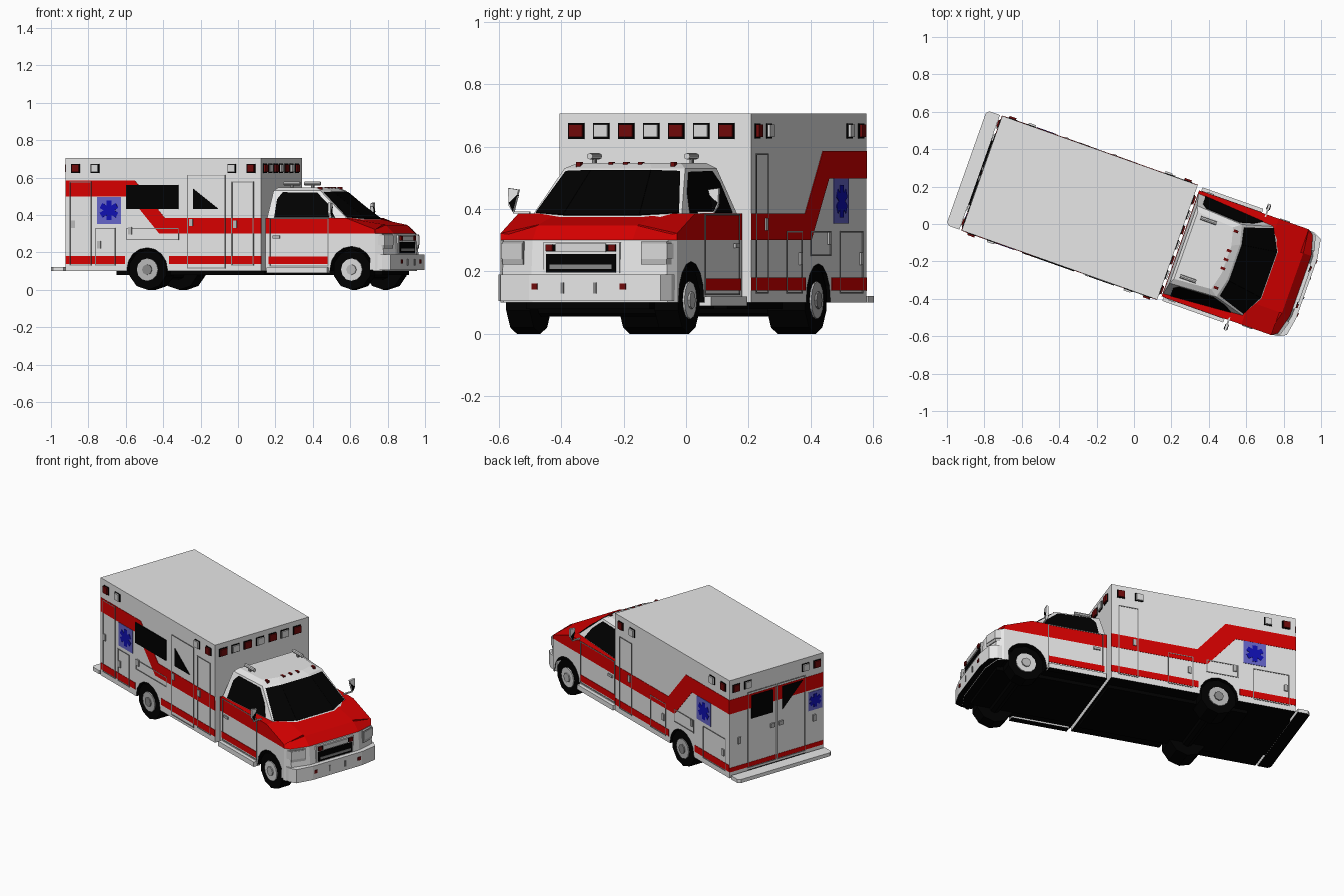
import bpy, bmesh, math
from mathutils import Vector, Matrix

if bpy.data.objects.get("Cube"):
    bpy.data.objects.remove(bpy.data.objects["Cube"])

# The vehicle is modelled nose to +x, then turned to its parked angle
PLACE = Matrix.Rotation(math.radians(-19.5), 4, 'Z') @ Matrix.Translation((0, -0.015, 0))
SIDE, NOSE, TAIL = 0.325, 0.252, -0.857


def material(name, rgb):
    m = bpy.data.materials.new(name)
    m.use_nodes = True
    m.diffuse_color = (*rgb, 1)
    b = m.node_tree.nodes["Principled BSDF"]
    b.inputs["Base Color"].default_value = (*rgb, 1)
    b.inputs["Roughness"].default_value = 0.6
    return m


WHITE = material("body white", (0.8, 0.8, 0.8))
RED = material("stripe red", (0.68, 0, 0))
BLACK = material("black", (0, 0, 0))
LAMP_RED = material("lamp red", (0.16, 0.003, 0.003))
LAMP = material("lamp clear", (0.7, 0.7, 0.7))
GREY = material("seam grey", (0.25, 0.25, 0.25))
METAL = material("metal grey", (0.48, 0.48, 0.48))
BLUE = material("emblem blue", (0.005, 0.005, 0.45))
PALE = material("emblem pale blue", (0.13, 0.13, 0.58))


def add(name, bm, *mats):
    bmesh.ops.recalc_face_normals(bm, faces=bm.faces)
    bm.transform(PLACE)
    me = bpy.data.meshes.new(name)
    bm.to_mesh(me)
    bm.free()
    for m in mats:
        me.materials.append(m)
    ob = bpy.data.objects.new(name, me)
    bpy.context.collection.objects.link(ob)
    return ob


def prism_bm(pts, axis, lo, hi):
    """Extrude a 2D outline along an axis: x takes (y,z), y takes (x,z), z takes (x,y)."""
    put = {'x': lambda p, d: (d, p[0], p[1]), 'y': lambda p, d: (p[0], d, p[1]),
           'z': lambda p, d: (p[0], p[1], d)}[axis]
    bm = bmesh.new()
    rings = [[bm.verts.new(put(p, d)) for p in pts] for d in (lo, hi)]
    for r in rings:
        bm.faces.new(r)
    for i in range(len(pts)):
        j = (i + 1) % len(pts)
        bm.faces.new((rings[0][i], rings[0][j], rings[1][j], rings[1][i]))
    return bm


def prism(name, pts, axis, lo, hi, mat):
    return add(name, prism_bm(pts, axis, lo, hi), mat)


def slab(name, pts, lo, hi):
    """White horizontal slab with a black underside."""
    bm = prism_bm(pts, 'z', lo, hi)
    bm.faces.ensure_lookup_table()
    bm.faces[0].material_index = 1
    add(name, bm, WHITE, BLACK)


def rect(a0, a1, b0, b1):
    return [(a0, b0), (a1, b0), (a1, b1), (a0, b1)]


def side_plate(name, pts, s, mat, t=0.003, at=SIDE):
    return prism(name, pts, 'y', s * (at - 0.004), s * (at + t), mat)


def rear_plate(name, pts, mat, t=0.003):
    return prism(name, pts, 'x', TAIL - t, TAIL + 0.004, mat)


def seams(name, a0, a1, b0, b1, plate, w=0.005):
    """Outline of a door or locker drawn with four thin strips."""
    for r in (rect(a0, a1, b0, b0 + w), rect(a0, a1, b1 - w, b1),
              rect(a0, a0 + w, b0, b1), rect(a1 - w, a1, b0, b1)):
        plate(name, r)


def star(cx, cz, r):
    pts = []
    for k in range(6):
        a = math.radians(90 + 60 * k)
        for da, rr in ((-0.28, 1), (0.28, 1), (math.pi / 6, 0.55)):
            pts.append((cx + r * rr * math.cos(a + da), cz + r * rr * math.sin(a + da)))
    return pts


def arch(cx, r, floor, n=8):
    """Wheel opening from front to back along a sill."""
    arc = [(cx + r * math.cos(math.pi * i / n), 0.11 + r * math.sin(math.pi * i / n)) for i in range(n + 1)]
    return [(cx + r, floor)] + arc + [(cx - r, floor)]


def cylinder(name, centre, r, depth, mat, axis='y', n=12):
    bm = bmesh.new()
    bmesh.ops.create_cone(bm, cap_ends=True, segments=n, radius1=r, radius2=r, depth=depth)
    rot = {'y': Matrix.Rotation(math.pi / 2, 4, 'X'), 'x': Matrix.Rotation(math.pi / 2, 4, 'Y')}[axis]
    bm.transform(Matrix.Translation(centre) @ rot)
    return add(name, bm, mat)


# Patient box with wheel openings; the underside is black
bm = prism_bm([(NOSE, 0.1)] + arch(-0.395, 0.115, 0.1) + [(TAIL, 0.1), (TAIL, 0.706), (NOSE, 0.706)], 'y', -SIDE, SIDE)
bmesh.ops.recalc_face_normals(bm, faces=bm.faces)
for f in bm.faces:
    c = f.calc_center_median()
    f.material_index = int(abs(f.normal.y) < 0.5 and c.z < 0.24 and TAIL + 0.01 < c.x < NOSE - 0.01)
add("patient_box", bm, WHITE, BLACK)

# Cab lower body and hood: tapered nose, red above the belt line
bm = prism_bm([(0.952, 0.1)] + arch(0.755, 0.122, 0.1) +
              [(0.268, 0.1), (0.268, 0.385), (0.72, 0.385), (0.905, 0.347), (0.95, 0.3), (0.96, 0.19)], 'y', -0.3, 0.3)
for co, no in (((0, 0, 0.3), (0, 0, 1)), ((0.89, 0, 0), (1, 0, 0)), ((0, 0.17, 0), (0, 1, 0)), ((0, -0.17, 0), (0, 1, 0))):
    bmesh.ops.bisect_plane(bm, geom=bm.verts[:] + bm.edges[:] + bm.faces[:], plane_co=co, plane_no=no, dist=1e-5)
bmesh.ops.recalc_face_normals(bm, faces=bm.faces)
for f in bm.faces:
    c = f.calc_center_median()
    well = abs(f.normal.y) < 0.5 and c.z < 0.24 and 0.275 < c.x < 0.93
    f.material_index = 2 if well else int(c.z > 0.3 and c.x > 0.275)
for v in bm.verts:
    if abs(v.co.y) > 0.25:
        if v.co.x > 0.89:
            v.co.x -= 0.03
            v.co.y *= 0.93
        if v.co.z > 0.31 and v.co.x > 0.75:
            v.co.z -= 0.028
add("cab_body", bm, WHITE, RED, BLACK)

# Cab greenhouse from three stacked rings
def ring(half, z):
    left = [Vector((x, y, z)) for x, y in half]
    return left + [Vector((p.x, -p.y, z)) for p in reversed(left)]


BELT = ring([(0.27, 0.288), (0.72, 0.255), (0.775, 0.13)], 0.375)
ROOF = ring([(0.285, 0.22), (0.545, 0.205), (0.57, 0.1)], 0.53)
CAP = ring([(0.3, 0.19), (0.505, 0.175), (0.53, 0.08)], 0.547)
bm = bmesh.new()
rings = [[bm.verts.new(p) for p in r] for r in (BELT, ROOF, CAP)]
for lo, hi in zip(rings, rings[1:]):
    for i in range(6):
        j = (i + 1) % 6
        bm.faces.new((lo[i], lo[j], hi[j], hi[i]))
bm.faces.new(rings[0])
bm.faces.new(rings[2])
add("cab_roof", bm, WHITE)


def pane(name, i, st, t=0.004):
    """Thin glass laid on facet i of the greenhouse, in facet coordinates."""
    j = (i + 1) % 6
    a, b, c, d = BELT[i], BELT[j], ROOF[j], ROOF[i]
    n = (b - a).cross(d - a).normalized()
    if n.dot((a + c) / 2 - Vector((0.45, 0, 0.4))) < 0:
        n = -n
    pts = [a.lerp(b, s).lerp(d.lerp(c, s), h) for s, h in st]
    bm = bmesh.new()
    rs = [[bm.verts.new(p + n * k) for p in pts] for k in (-0.002, t)]
    for r in rs:
        bm.faces.new(r)
    for k in range(len(pts)):
        m = (k + 1) % len(pts)
        bm.faces.new((rs[0][k], rs[0][m], rs[1][m], rs[1][k]))
    add(name, bm, BLACK)


door_glass = [(0.09, 0.08), (0.86, 0.08), (0.92, 0.5), (0.9, 0.92), (0.2, 0.94), (0.1, 0.7)]
pane("left_door_glass", 0, door_glass)
pane("right_door_glass", 4, [(1 - s, h) for s, h in door_glass])
pane("windshield_left", 1, [(0.07, 0.08), (1, 0.03), (1, 0.95), (0.14, 0.93)])
pane("windshield_centre", 2, rect(0, 1, 0.03, 0.95))
pane("windshield_right", 3, [(0, 0.03), (0.93, 0.08), (0.86, 0.93), (0, 0.95)])

# Black undersides and inner wheel wells
prism("box_frame", rect(-0.6, 0.24, -0.24, 0.24), 'z', 0.08, 0.23, BLACK)
prism("cab_frame", rect(0.28, 0.9, -0.21, 0.21), 'z', 0.08, 0.235, BLACK)

# Nose details
nose_plan = [(0.86, -0.296), (0.925, -0.294), (0.968, -0.272), (0.986, -0.17)]
slab("front_bumper", nose_plan + [(x, -y) for x, y in reversed(nose_plan)], 0.105, 0.19)
prism("grille", rect(-0.13, 0.13, 0.195, 0.292), 'x', 0.945, 0.963, WHITE)
prism("grille_opening", rect(-0.118, 0.118, 0.197, 0.256), 'x', 0.95, 0.967, BLACK)
prism("grille_slot", rect(-0.118, 0.118, 0.264, 0.287), 'x', 0.95, 0.967, BLACK)
prism("grille_bar", rect(-0.085, 0.085, 0.262, 0.289), 'x', 0.95, 0.971, LAMP)
prism("grille_mesh", rect(-0.105, 0.105, 0.208, 0.222), 'x', 0.95, 0.969, GREY)

for s in (1, -1):
    tag = "left_" if s > 0 else "right_"
    # Headlamps wrap round the nose corners
    lamp_plan = [(0.9, 0.25), (0.9, 0.29), (0.932, 0.279), (0.956, 0.2), (0.935, 0.2)]
    for nm, z0, z1, grow, mat in (("lamp_surround", 0.222, 0.296, 0, METAL), ("headlamp", 0.24, 0.29, 0.003, LAMP)):
        prism(tag + nm, [(x + grow, s * (y + grow)) for x, y in lamp_plan], 'z', z0, z1, mat)
    prism(tag + "grille_flasher", rect(s * 0.095, s * 0.118, 0.265, 0.287), 'x', 0.96, 0.974, LAMP_RED)
    prism(tag + "bumper_flasher", rect(s * 0.14, s * 0.16, 0.142, 0.162), 'x', 0.975, 0.99, LAMP_RED)
    prism(tag + "tow_hook", rect(s * 0.05, s * 0.06, 0.13, 0.165), 'x', 0.975, 0.99, GREY)

    # Wheels: single in front, wide pair behind
    for nm, x, outer, w, rim, hub in (("front", 0.755, 0.292, 0.08, LAMP, METAL), ("rear", -0.395, 0.316, 0.13, METAL, GREY)):
        cylinder(tag + nm + "_tyre", (x, s * (outer - w / 2), 0.108), 0.108, w, BLACK, n=10)
        cylinder(tag + nm + "_rim", (x, s * outer, 0.108), 0.06, 0.012, rim)
        cylinder(tag + nm + "_hub", (x, s * outer, 0.108), 0.028, 0.026, hub, n=8)

    # Cab door, step, mirror and roof lamp
    side_plate(tag + "cab_low_stripe", rect(0.285, 0.62, 0.139, 0.178), s, RED, 0.003, 0.3)
    seams(tag + "cab_door_seam", 0.29, 0.625, 0.125, 0.384,
          lambda n, r: side_plate(n, r, s, GREY, 0.002, 0.3))
    side_plate(tag + "cab_door_handle", rect(0.31, 0.35, 0.275, 0.29), s, METAL, 0.008, 0.3)
    slab(tag + "cab_step", rect(0.28, 0.625, s * 0.28, s * 0.322), 0.09, 0.12)
    prism(tag + "mirror", [(s * 0.322, 0.462), (s * 0.358, 0.467), (s * 0.355, 0.41), (s * 0.34, 0.388)],
          'x', 0.642, 0.656, WHITE)
    prism(tag + "mirror_glass", [(s * 0.326, 0.445), (s * 0.354, 0.42), (s * 0.341, 0.392)], 'x', 0.639, 0.659, BLACK)
    prism(tag + "mirror_arm", rect(s * 0.285, s * 0.342, 0.385, 0.392), 'x', 0.645, 0.653, WHITE)
    cylinder(tag + "roof_lamp", (0.37, s * 0.165, 0.569), 0.01, 0.09, LAMP, 'x', 8)
    prism(tag + "roof_lamp_stem", rect(0.362, 0.378, s * 0.16, s * 0.17), 'z', 0.54, 0.567, GREY)

    # Box livery: swept red stripe and low stripe
    back = 0 if s > 0 else 0.03
    side_plate(tag + "swept_stripe", [(TAIL, 0.498), (-0.495, 0.498), (-0.325, 0.3), (NOSE, 0.3), (NOSE, 0.385),
                                      (-0.265 - back, 0.385), (-0.435 - back, 0.585), (TAIL, 0.585)], s, RED, 0.002)
    for x0, x1 in ((TAIL, -0.52), (-0.27, NOSE)):
        side_plate(tag + "low_stripe", rect(x0, x1, 0.139, 0.18), s, RED, 0.002)
    side_plate(tag + "emblem_square", rect(-0.678, -0.542, 0.353, 0.497), s, PALE, 0.003)
    side_plate(tag + "emblem_star", star(-0.61, 0.425, 0.054), s, BLUE, 0.005)

    # Flashers along the top of the sides and back
    for x, mat in ((-0.8, LAMP_RED), (-0.69, LAMP), (0.085, LAMP), (0.195, LAMP_RED)):
        side_plate(tag + "flasher_base", rect(x - 0.024, x + 0.024, 0.626, 0.674), s, BLACK, 0.004)
        side_plate(tag + "side_flasher", rect(x - 0.02, x + 0.019, 0.63, 0.67), s, mat, 0.013)
    for y, mat in ((0.28, LAMP_RED), (0.2, LAMP)):
        rear_plate(tag + "rear_flasher_base", rect(s * (y - 0.024), s * (y + 0.024), 0.626, 0.674), BLACK, 0.004)
        rear_plate(tag + "rear_flasher", rect(s * (y - 0.019), s * (y + 0.019), 0.63, 0.67), mat, 0.012)

    # Locker and door seams with handles
    if s > 0:
        lockers = [(0.09, 0.21, 0.13, 0.578), (-0.82, -0.6, 0.13, 0.33), (-0.513, -0.32, 0.25, 0.33),
                   (-0.24, -0.09, 0.13, 0.33)]
    else:
        lockers = [(0.083, 0.21, 0.13, 0.578), (-0.835, -0.711, 0.13, 0.578), (-0.69, -0.575, 0.13, 0.33),
                   (-0.513, -0.215, 0.267, 0.33), (-0.167, 0.049, 0.115, 0.615)]
    for x0, x1, z0, z1 in lockers:
        seams(tag + "locker_seam", x0, x1, z0, z1, lambda n, r: side_plate(n, r, s, GREY, 0.003))
        zh = z0 + (z1 - z0) * 0.45
        side_plate(tag + "locker_handle", rect(x0 + 0.012, x0 + 0.032, zh, zh + 0.04), s, METAL, 0.007)
    seams(tag + "rear_door_seam", *sorted((s * 0.003, s * 0.2)), 0.13, 0.6,
          lambda n, r: rear_plate(n, r, GREY, 0.003))
    rear_plate(tag + "rear_door_handle", rect(s * 0.015, s * 0.045, 0.34, 0.365), METAL, 0.009)
    rear_plate(tag + "rear_locker_handle", rect(s * 0.25, s * 0.27, 0.3, 0.34), METAL, 0.008)

# Axles
for x in (0.755, -0.395):
    cylinder("axle", (x, 0, 0.088), 0.033, 0.42, BLACK, n=8)

# Right side glass: long window and triangular door pane
side_plate("side_window", rect(-0.513, -0.218, 0.433, 0.56), -1, BLACK, 0.006)
side_plate("side_door_pane", [(-0.133, 0.433), (0.009, 0.433), (-0.133, 0.54)], -1, BLACK, 0.006)

# Back face: stripes, glass, emblem and step bumper
rear_plate("rear_stripe", rect(-SIDE, SIDE, 0.498, 0.585), RED, 0.002)
rear_plate("rear_low_stripe", rect(-SIDE, SIDE, 0.137, 0.163), RED, 0.002)
rear_plate("rear_window", rect(0.03, 0.175, 0.433, 0.575), BLACK, 0.006)
rear_plate("rear_door_pane", [(-0.04, 0.575), (-0.18, 0.575), (-0.04, 0.433)], BLACK, 0.006)
rear_plate("rear_emblem_square", rect(-0.315, -0.22, 0.37, 0.485), PALE, 0.003)
rear_plate("rear_emblem_star", star(-0.267, 0.428, 0.042), BLUE, 0.005)
bumper_plan = [(-0.87, -0.325), (-0.93, -0.325), (-0.945, -0.308)]
slab("rear_bumper", bumper_plan + [(x, -y) for x, y in reversed(bumper_plan)], 0.1, 0.122)
prism("bumper_bracket", rect(-0.875, TAIL + 0.01, -0.2, 0.2), 'z', 0.102, 0.118, BLACK)

# Front flasher row on the box and marker lamps on the cab roof
for i in range(7):
    y = (i - 3) * 0.085 - 0.013
    prism("front_flasher_base", rect(y - 0.027, y + 0.027, 0.625, 0.675), 'x', NOSE - 0.004, NOSE + 0.004, BLACK)
    prism("front_flasher", rect(y - 0.023, y + 0.023, 0.63, 0.67), 'x', NOSE, NOSE + 0.012, LAMP if i % 2 else LAMP_RED)
for y in (-0.16, -0.05, 0, 0.05, 0.16):
    prism("roof_marker", rect(y - 0.007, y + 0.007, 0.535, 0.55), 'x', 0.515, 0.54, LAMP_RED)
